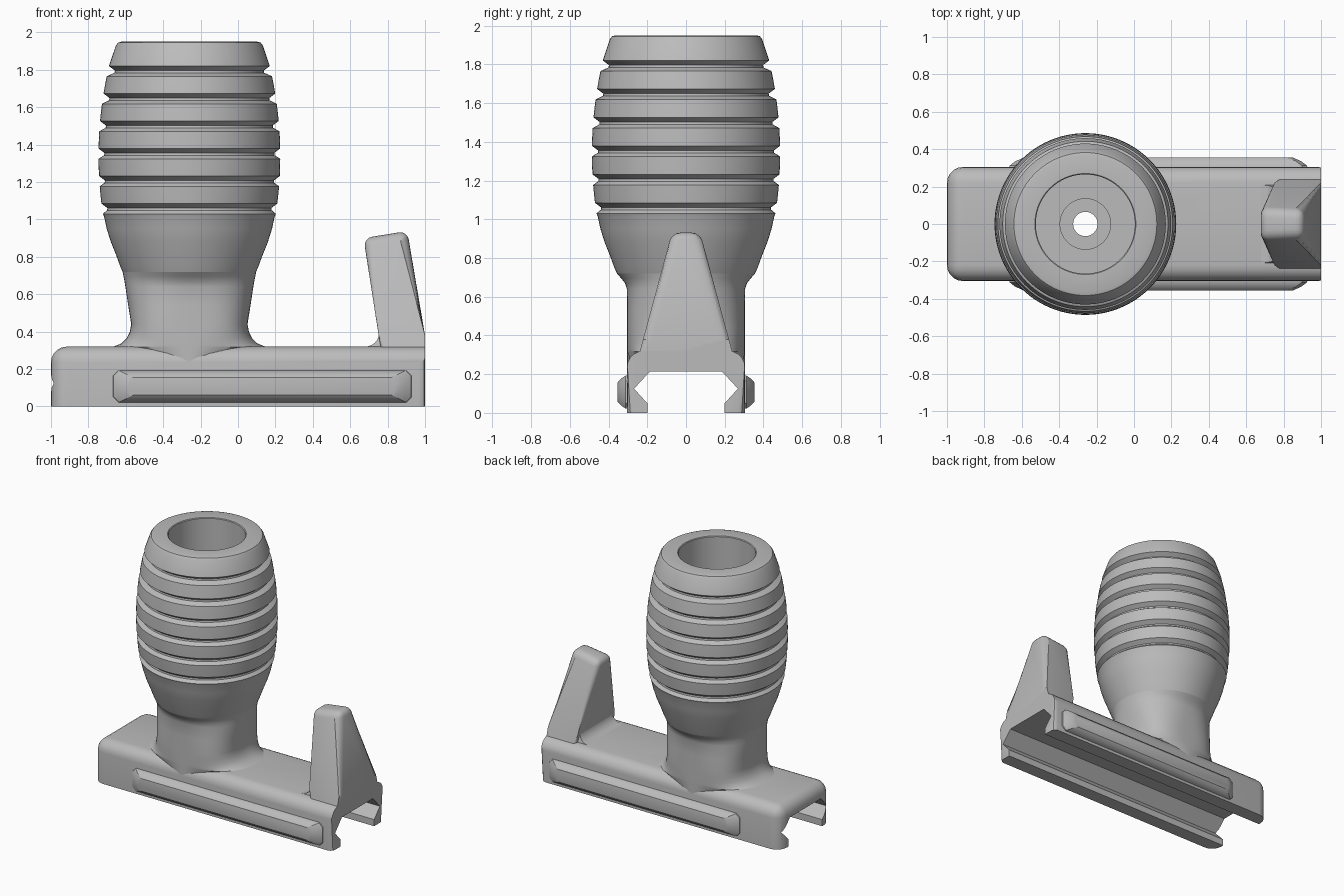
import bpy, bmesh, math
from mathutils import Vector

if "Cube" in bpy.data.objects:
    bpy.data.objects.remove(bpy.data.objects["Cube"], do_unlink=True)

grey = bpy.data.materials.new("matte_grey")
grey.use_nodes = True
grey.diffuse_color = (0.5, 0.5, 0.5, 1)
grey.node_tree.nodes["Principled BSDF"].inputs["Base Color"].default_value = (0.5, 0.5, 0.5, 1)

AXIS_X = -0.26   # centre line of the upright grip
SIDES = 96


def finish(name, bm, smooth=True):
    bmesh.ops.recalc_face_normals(bm, faces=bm.faces)
    mesh = bpy.data.meshes.new(name)
    bm.to_mesh(mesh)
    bm.free()
    obj = bpy.data.objects.new(name, mesh)
    bpy.context.collection.objects.link(obj)
    mesh.materials.append(grey)
    if smooth:
        shade(obj)
    return obj


def shade(obj):
    bpy.ops.object.select_all(action='DESELECT')
    obj.select_set(True)
    bpy.context.view_layer.objects.active = obj
    bpy.ops.object.shade_smooth_by_angle(angle=math.radians(28))


def loft(bm, rings, caps=False):
    """Bridge closed rings of points with quads."""
    loops = [[bm.verts.new(p) for p in ring] for ring in rings]
    n = len(loops[0])
    for a, b in zip(loops, loops[1:]):
        for i in range(n):
            j = (i + 1) % n
            bm.faces.new((a[i], a[j], b[j], b[i]))
    if caps:
        bm.faces.new(loops[0])
        bm.faces.new(loops[-1])


def oval(hx, hy, z, power=2):
    """Superellipse ring around the grip axis."""
    points = []
    for i in range(SIDES):
        a = math.tau * i / SIDES
        c, s = math.cos(a), math.sin(a)
        points.append((AXIS_X + hx * math.copysign(abs(c) ** (2 / power), c),
                       hy * math.copysign(abs(s) ** (2 / power), s), z))
    return points


def cut(target, cutter):
    mod = target.modifiers.new("cut", 'BOOLEAN')
    mod.operation = 'DIFFERENCE'
    mod.solver = 'EXACT'
    mod.object = cutter
    bpy.ops.object.select_all(action='DESELECT')
    target.select_set(True)
    bpy.context.view_layer.objects.active = target
    bpy.ops.object.modifier_apply(modifier=mod.name)
    bpy.data.objects.remove(cutter, do_unlink=True)


# Base block with rounded top and corners
bm = bmesh.new()
bmesh.ops.create_cube(bm, size=1)
for v in bm.verts:
    v.co = Vector((v.co.x * 2, v.co.y * 0.61, (v.co.z + 0.5) * 0.32))


def bevel(bm, test, offset, segments=5):
    edges = [e for e in bm.edges if test((e.verts[0].co + e.verts[1].co) / 2)]
    bmesh.ops.bevel(bm, geom=edges, offset=offset, segments=segments,
                    profile=0.5, affect='EDGES')


bevel(bm, lambda m: (m.z > 0.3 and m.x < 0.9) or (m.x < -0.9 and abs(m.y) > 0.2 and m.z > 0.1), 0.085)
bevel(bm, lambda m: m.x > 0.99 and abs(m.y) > 0.3 and 0.05 < m.z < 0.2, 0.035, 3)
base = finish("rail_mount_base", bm, False)

# Lengthwise dovetail channel and bolt hole
half = [(0.2, -0.1), (0.2, 0.05), (0.268, 0.125), (0.185, 0.215)]
section = half + [(-y, z) for y, z in reversed(half)]
bm = bmesh.new()
loft(bm, [[(x, y, z) for y, z in section] for x in (-1.1, 1.1)], caps=True)
cut(base, finish("channel_cutter", bm, False))
bm = bmesh.new()
loft(bm, [oval(0.065, 0.065, z) for z in (0.1, 0.5)], caps=True)
cut(base, finish("hole_cutter", bm, False))
shade(base)


# Hollow ribbed grip, turned from one profile
def barrel(z):
    return 0.486 - 0.243 * (z - 1.34) ** 2


profile = [(0.065, 0.3), (0.065, 0.37), (0.135, 0.37), (0.135, 0.45),
           (0.265, 0.45), (0.265, 1.945), (0.27, 1.95),
           (0.365, 1.95), (0.382, 1.945), (0.393, 1.93)]
for k in range(6):
    z = 1.82 - 0.147 * k
    r = barrel(z)
    profile += [(r, z), (r - 0.032, z - 0.024), (r - 0.03, z - 0.036), (barrel(z - 0.055), z - 0.055)]
    if k < 5:
        profile.append((barrel(z - 0.1), z - 0.1))
profile += [(0.456, 1.015), (0.442, 0.95), (0.42, 0.88), (0.392, 0.81), (0.37, 0.75), (0.357, 0.72)]
bm = bmesh.new()
loft(bm, [oval(r, r, z) for r, z in profile])
finish("ribbed_grip", bm)

# Neck: round above, squarer below, flaring into the base
neck = [(0.357, 0.357, 0.72, 2), (0.352, 0.335, 0.695, 2.05), (0.347, 0.315, 0.67, 2.15),
        (0.342, 0.305, 0.64, 2.3), (0.327, 0.304, 0.54, 2.6), (0.311, 0.304, 0.44, 3.0),
        (0.318, 0.304, 0.40, 2.9), (0.335, 0.304, 0.365, 2.7), (0.362, 0.304, 0.338, 2.5),
        (0.4, 0.304, 0.322, 2.3), (0.42, 0.304, 0.318, 2.2), (0.3, 0.304, 0.225, 1.6)]
bm = bmesh.new()
loft(bm, [oval(*ring) for ring in neck])
finish("grip_neck", bm)


# Finger stop: tapered leaning post
def stop_width(z):
    return 0.238 - 0.27 * (z - 0.32)


outline = [(0.775, 0.25), (0.752, 0.38), (0.671, 0.9), (0.905, 0.938), (1.0, 0.38), (1.0, 0.25)]
bm = bmesh.new()
loft(bm, [[(x, s * stop_width(z), z) for x, z in outline] for s in (-1, 1)], caps=True)
bevel(bm, lambda m: m.z > 0.5 or (m.z > 0.3 and abs(m.y) > 0.1 and m.x < 0.8), 0.045, 4)
finish("finger_stop", bm)

# Concave fillet at the foot of the stop
bm = bmesh.new()
arc = [(0.68 + 0.075 * math.sin(a), 0.395 - 0.075 * math.cos(a))
       for a in (math.radians(15 * i) for i in range(7))]
foot = [(0.68, 0.29)] + arc + [(0.8, 0.4), (0.8, 0.29)]
loft(bm, [[(x, s * (stop_width(z) - 0.03), z) for x, z in foot] for s in (-1, 1)], caps=True)
finish("finger_stop_fillet", bm)

# Raised side ridges with sloping edges
for side, label in ((1, "back"), (-1, "front")):
    bm = bmesh.new()
    rings = []
    for y, grow in ((0.295, 0.08), (0.312, 0.075), (0.335, 0.045), (0.348, 0.016), (0.355, 0.0)):
        x0, x1 = -0.59 - grow, 0.85 + grow
        z0, z1 = 0.06 - grow * 0.5, 0.155 + grow * 0.5
        c = 0.028
        rings.append([(x, side * y, z) for x, z in
                      ((x0 + c, z0), (x1 - c, z0), (x1, z0 + c), (x1, z1 - c),
                       (x1 - c, z1), (x0 + c, z1), (x0, z1 - c), (x0, z0 + c))])
    loft(bm, rings, caps=True)
    finish(label + "_side_ridge", bm)
